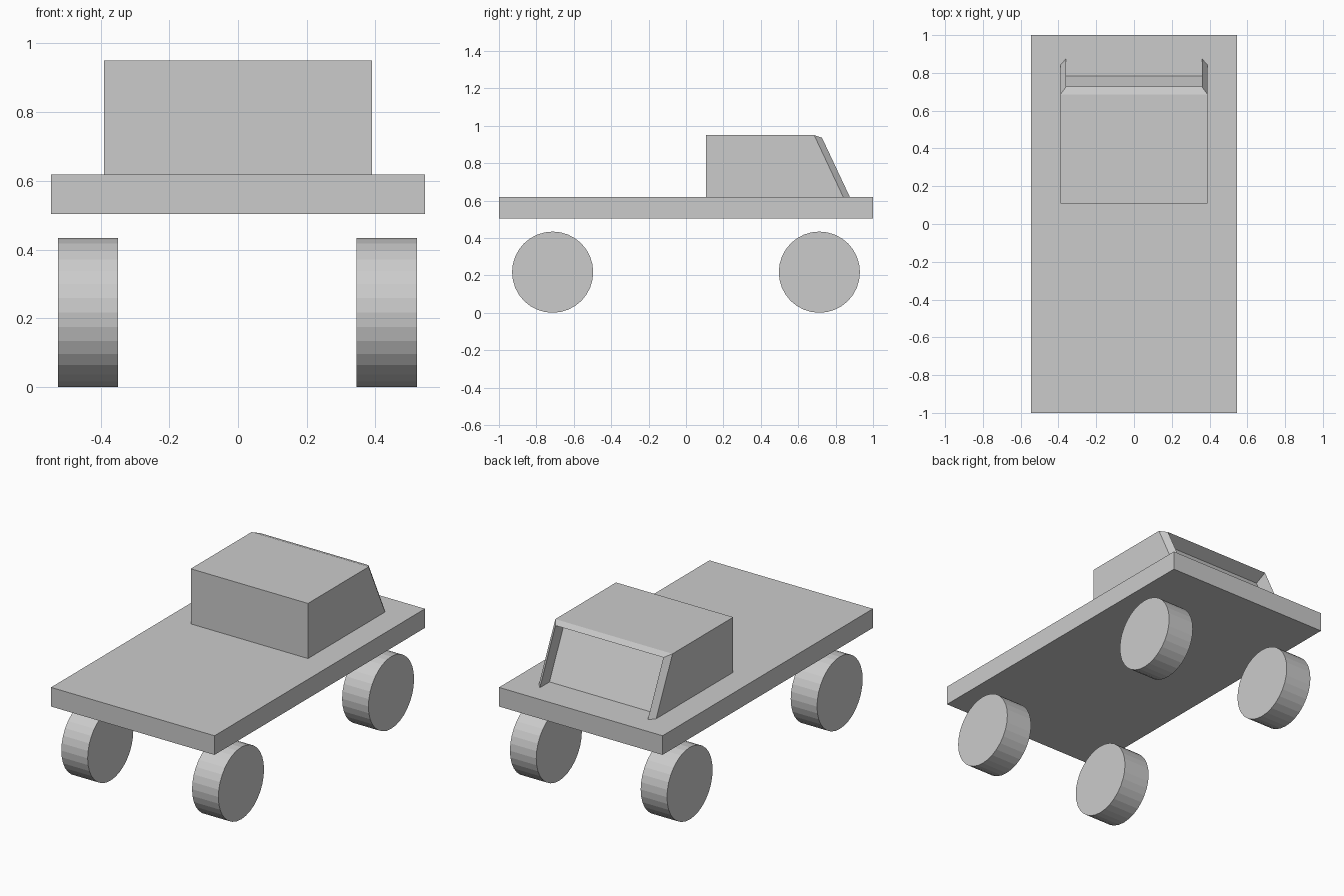
import bpy, bmesh
from mathutils import Matrix, Vector

if "Cube" in bpy.data.objects:
    bpy.data.objects.remove(bpy.data.objects["Cube"])


def add_object(name, bm):
    bmesh.ops.recalc_face_normals(bm, faces=bm.faces)
    mesh = bpy.data.meshes.new(name)
    bm.to_mesh(mesh)
    bm.free()
    obj = bpy.data.objects.new(name, mesh)
    bpy.context.collection.objects.link(obj)
    return obj


# flat deck
bm = bmesh.new()
bmesh.ops.create_cube(bm, size=1, matrix=Matrix.Translation((0, 0, 0.561))
                      @ Matrix.Diagonal((1.088, 2.0, 0.115, 1)))
add_object("deck", bm)

# cab: side profile (y, z) extruded across x, sunk a little into the deck
CAB = [(0.108, 0.55), (0.873, 0.55), (0.685, 0.95), (0.108, 0.95)]
bm = bmesh.new()
side = bm.faces.new([bm.verts.new((-0.39, y, z)) for y, z in CAB])
ext = bmesh.ops.extrude_face_region(bm, geom=[side], use_keep_orig=True)
bmesh.ops.translate(bm, vec=(0.78, 0, 0),
                    verts=[v for v in ext["geom"] if isinstance(v, bmesh.types.BMVert)])
bmesh.ops.recalc_face_normals(bm, faces=bm.faces)
bm.normal_update()

# raised windscreen frame, then recessed glass
glass = max(bm.faces, key=lambda f: f.normal.y)
normal = glass.normal.copy()
bmesh.ops.inset_individual(bm, faces=[glass], thickness=0.031, use_even_offset=True)
bmesh.ops.translate(bm, vec=normal * 0.032, verts=glass.verts)
glass = bmesh.ops.extrude_discrete_faces(bm, faces=[glass])["faces"][0]
bmesh.ops.translate(bm, vec=normal * -0.083, verts=glass.verts)
add_object("cab", bm)

# four wheels
for end, y in (("rear", -0.713), ("front", 0.713)):
    for label, x in (("left", -0.437), ("right", 0.433)):
        bm = bmesh.new()
        bmesh.ops.create_cone(bm, cap_ends=True, segments=32, radius1=0.217,
                              radius2=0.217, depth=0.175,
                              matrix=Matrix.Translation((x, y, 0.217))
                              @ Matrix.Rotation(1.5707963, 4, 'Y'))
        add_object(f"{end}_{label}_wheel", bm)
